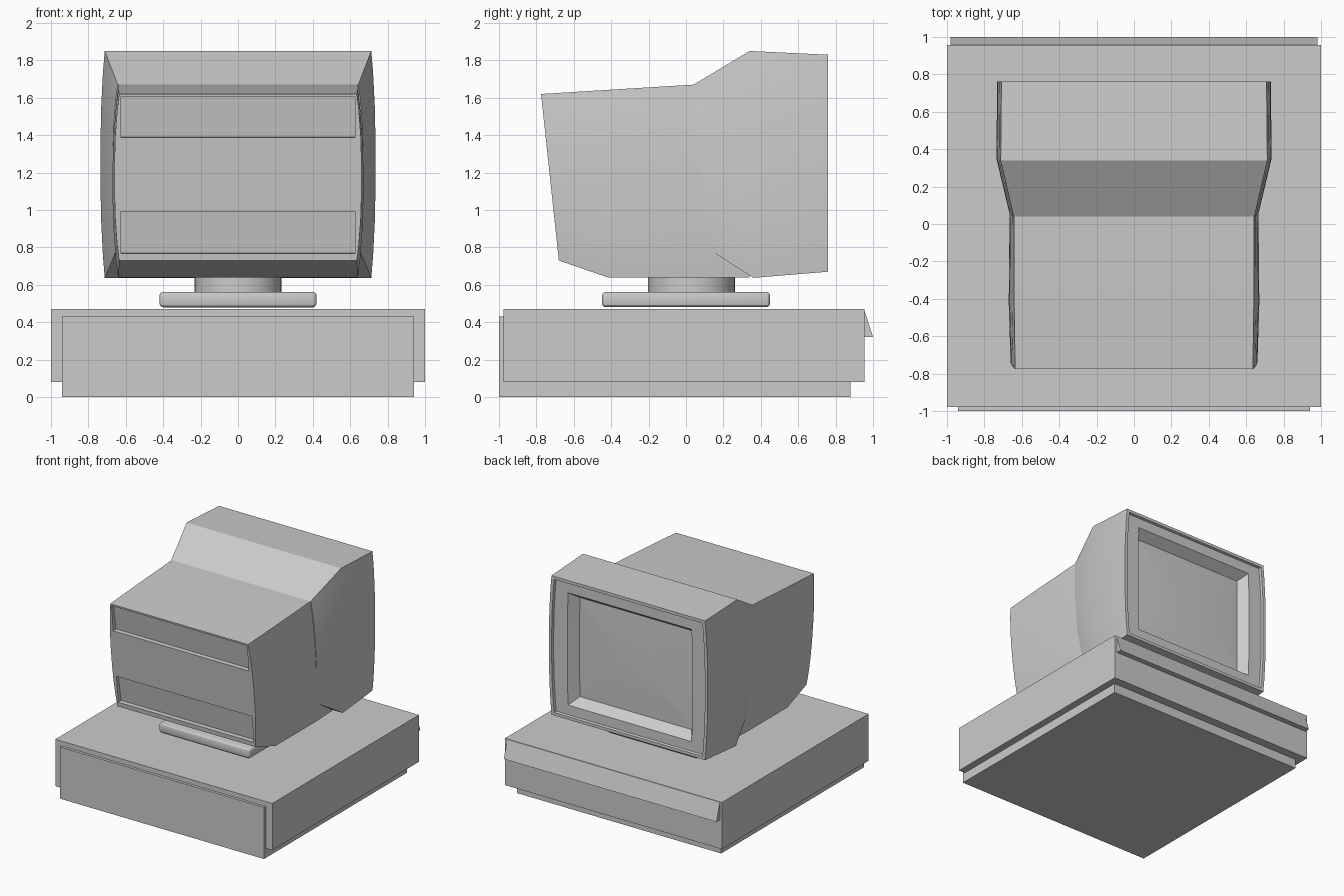
import bpy, bmesh, math
from mathutils import Matrix

if "Cube" in bpy.data.objects:
    bpy.data.objects.remove(bpy.data.objects["Cube"])


def make(name, bm, smooth=False):
    bmesh.ops.recalc_face_normals(bm, faces=bm.faces[:])
    mesh = bpy.data.meshes.new(name)
    bm.to_mesh(mesh)
    bm.free()
    ob = bpy.data.objects.new(name, mesh)
    bpy.context.collection.objects.link(ob)
    if smooth:
        soften(ob)
    return ob


def activate(ob):
    bpy.ops.object.select_all(action='DESELECT')
    ob.select_set(True)
    bpy.context.view_layer.objects.active = ob


def soften(ob):
    activate(ob)
    bpy.ops.object.shade_smooth_by_angle(angle=math.radians(28))


def apply(ob, kind, **settings):
    mod = ob.modifiers.new(kind.title(), kind)
    for key, value in settings.items():
        setattr(mod, key, value)
    activate(ob)
    bpy.ops.object.modifier_apply(modifier=mod.name)


def box(name, x, y0, y1, z0, z1):
    bm = bmesh.new()
    bmesh.ops.create_cube(bm, size=1, matrix=Matrix.Translation((0, (y0 + y1) / 2, (z0 + z1) / 2))
                          @ Matrix.Diagonal((2 * x, y1 - y0, z1 - z0, 1)))
    return make(name, bm)


def prism(name, x, profile):
    """Extrude a (y, z) outline across the width."""
    bm = bmesh.new()
    face = bm.faces.new([bm.verts.new((-x, y, z)) for y, z in profile])
    new = bmesh.ops.extrude_face_region(bm, geom=[face])['geom']
    bmesh.ops.translate(bm, vec=(2 * x, 0, 0),
                        verts=[v for v in new if isinstance(v, bmesh.types.BMVert)])
    return make(name, bm)


STEPS = (0, .1, .25, .4, .6, .75, .9, 1)


def loft(name, sections):
    """Skin upright rings: (top y, top z, bottom y, bottom z, corner half width, middle half width)."""
    bm = bmesh.new()
    rings = []
    for yt, zt, yb, zb, we, wm in sections:
        side = [(we + (wm - we) * (1 - abs(2 * t - 1) ** 2.5),
                 yt + (yb - yt) * t, zt + (zb - zt) * t) for t in STEPS]
        pts = side + [(-x, y, z) for x, y, z in reversed(side)]
        rings.append([bm.verts.new(p) for p in pts])
    n = len(rings[0])
    for a, b in zip(rings, rings[1:]):
        for i in range(n):
            j = (i + 1) % n
            bm.faces.new((a[i], a[j], b[j], b[i]))
    bm.faces.new(rings[0])
    bm.faces.new(rings[-1])
    return make(name, bm)


# Computer case
box("case_shell", 1.0, -0.977, 0.955, 0.08, 0.47)
box("case_plinth", 0.94, -0.977, 0.88, 0.0, 0.08)
box("case_rear_panel", 0.94, -1.0, -0.977, 0.0, 0.43)
prism("case_front_lip", 0.98, [(0.955, 0.46), (1.0, 0.32), (0.955, 0.32)])

# Swivel stand
slab = box("stand_slab", 0.42, -0.45, 0.45, 0.48, 0.562)
apply(slab, 'BEVEL', width=0.022, segments=3)
soften(slab)
bm = bmesh.new()
bmesh.ops.create_cone(bm, cap_ends=True, segments=32, radius1=0.233, radius2=0.233, depth=0.1,
                      matrix=Matrix.Translation((0, 0.03, 0.6)))
make("stand_neck", bm, True)

# Tube housing, with two sunken vent panels in its sloping back
housing = loft("tube_housing", [
    (-0.775, 1.62, -0.68, 0.73, 0.635, 0.66),
    (-0.42, 1.642, -0.42, 0.64, 0.64, 0.67),
    (0.04, 1.67, 0.10, 0.64, 0.64, 0.665),
    (0.34, 1.67, 0.34, 0.64, 0.63, 0.65)])


def back_y(z):
    return -0.68 - 0.095 * (z - 0.73) / 0.89


for z0, z1 in ((0.76, 0.995), (1.38, 1.608)):
    cutter = prism("vent_cutter", 0.625, [
        (back_y(z0) - 0.1, z0), (back_y(z0) + 0.035, z0 + 0.01),
        (back_y(z1) + 0.025, z1 - 0.003), (back_y(z1) - 0.1, z1)])
    cutter.hide_render = True
    apply(housing, 'BOOLEAN', object=cutter, operation='DIFFERENCE', solver='EXACT')
    bpy.data.objects.remove(cutter)
soften(housing)

# Screen surround: flared shell, stepped rim and sunken screen
bezel = loft("screen_surround", [
    (0.04, 1.67, 0.105, 0.80, 0.643, 0.668),
    (0.34, 1.85, 0.36, 0.637, 0.712, 0.735),
    (0.76, 1.83, 0.76, 0.67, 0.708, 0.732),
    (0.76, 1.805, 0.76, 0.695, 0.683, 0.707),
    (0.74, 1.80, 0.74, 0.70, 0.678, 0.702),
    (0.74, 1.715, 0.74, 0.78, 0.57, 0.575),
    (0.66, 1.66, 0.66, 0.835, 0.515, 0.52),
    (0.672, 1.50, 0.672, 0.99, 0.33, 0.34),
    (0.676, 1.35, 0.676, 1.15, 0.12, 0.13)])
soften(bezel)
